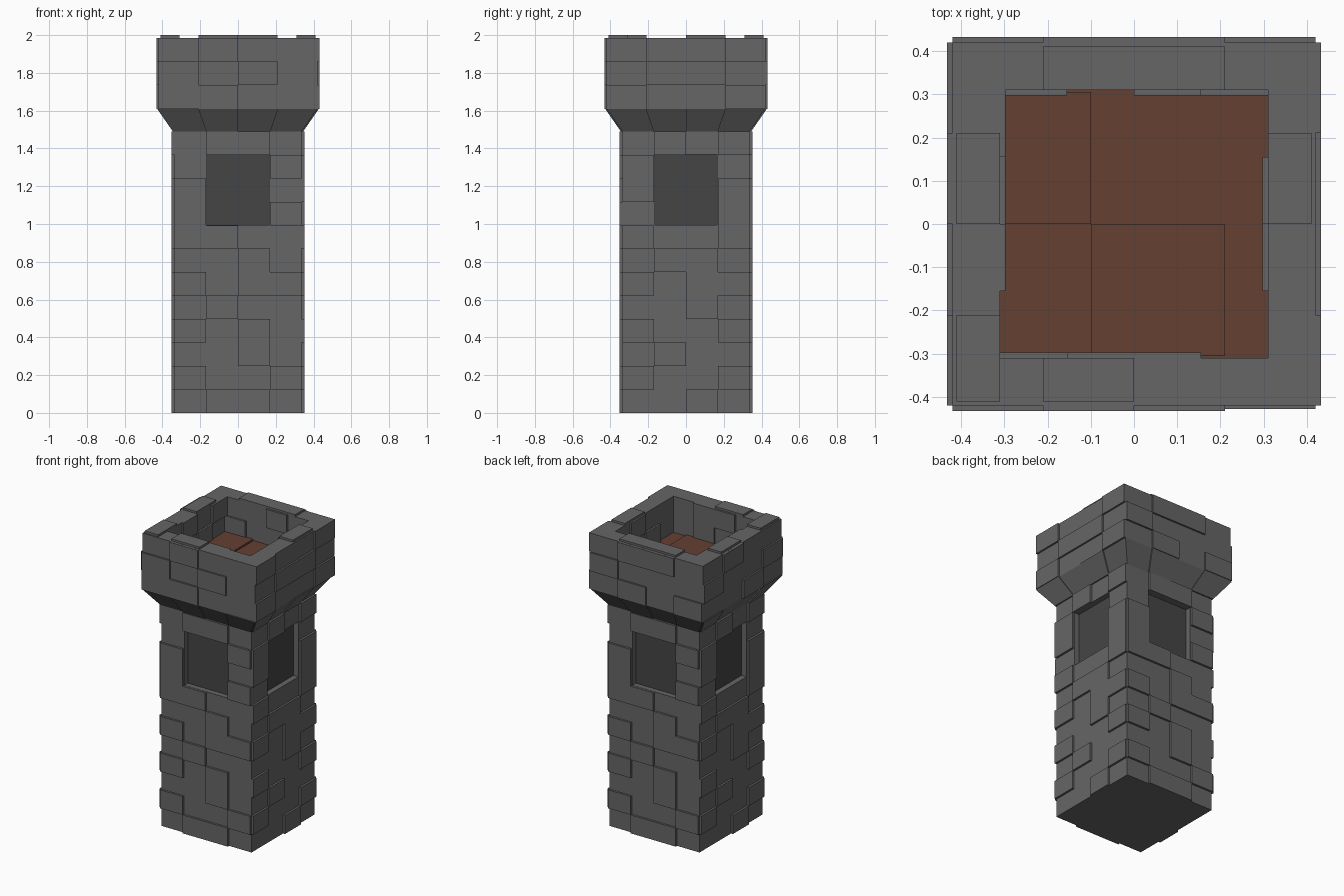
import bpy, bmesh, math
from mathutils import Matrix, Vector

if "Cube" in bpy.data.objects:
    bpy.data.objects.remove(bpy.data.objects["Cube"])


def material(name, rgb):
    m = bpy.data.materials.new(name)
    m.diffuse_color = (*rgb, 1)
    m.use_nodes = True
    m.node_tree.nodes["Principled BSDF"].inputs["Base Color"].default_value = m.diffuse_color
    return m


STONE = material("grey stone", (0.133, 0.133, 0.133))
DARK = material("dark window", (0.060, 0.060, 0.060))
WOOD = material("brown wood", (0.133, 0.051, 0.031))


def make_object(name, bm, mats):
    bmesh.ops.recalc_face_normals(bm, faces=bm.faces)
    mesh = bpy.data.meshes.new(name)
    bm.to_mesh(mesh)
    bm.free()
    for m in mats:
        mesh.materials.append(m)
    ob = bpy.data.objects.new(name, mesh)
    bpy.context.collection.objects.link(ob)
    return ob


def hexa(bm, bottom, top, turn=0):
    """Block between two quads, turned by quarter turns about z."""
    rot = Matrix.Rotation(turn * math.pi / 2, 3, 'Z')
    v = [bm.verts.new(rot @ Vector(p)) for p in bottom + top]
    for f in ((3, 2, 1, 0), (4, 5, 6, 7), (0, 1, 5, 4),
              (1, 2, 6, 5), (2, 3, 7, 6), (3, 0, 4, 7)):
        bm.faces.new([v[i] for i in f])


def panel(bm, side, c, z0, z1, h0, h1, near, far):
    """Brick in column c (of 4) on a wall of half width h0 (bottom) to h1 (top)."""
    def quad(h, z):
        u0, u1 = (c - 2) * h / 2, (c - 1) * h / 2
        return [(u0, -h - far, z), (u1, -h - far, z),
                (u1, -h - near, z), (u0, -h - near, z)]
    hexa(bm, quad(h0, z0), quad(h1, z1), side)


def box(bm, x0, x1, y0, y1, z0, z1):
    q = lambda z: [(x0, y0, z), (x1, y0, z), (x1, y1, z), (x0, y1, z)]
    hexa(bm, q(z0), q(z1))


SHAFT, TOP, INNER = 0.337, 0.42, 0.31
ROW = 1.49 / 12

# Tower core: stacked square loops, hollow at the top
loops = [(SHAFT, 0), (SHAFT, 0.995), (SHAFT, 1.367), (SHAFT, 1.49),
         (TOP, 1.61), (TOP, 1.986), (INNER, 1.986), (INNER, 1.73)]
bm = bmesh.new()
rings = []
for h, z in loops:
    ring = []
    for side in range(4):
        rot = Matrix.Rotation(side * math.pi / 2, 3, 'Z')
        for u in (-1, -0.49, 0.49):
            ring.append(bm.verts.new(rot @ Vector((u * h, -h, z))))
    rings.append(ring)
windows = []
for i in range(len(rings) - 1):
    a, b = rings[i], rings[i + 1]
    for j in range(12):
        k = (j + 1) % 12
        f = bm.faces.new((a[j], a[k], b[k], b[j]))
        if i == 1 and j % 3 == 1:
            windows.append(f)
bm.faces.new(rings[0][::-1])
bm.faces.new(rings[-1])
bmesh.ops.recalc_face_normals(bm, faces=bm.faces)
# Recessed dark windows
bmesh.ops.inset_individual(bm, faces=windows, thickness=0, depth=-0.037)
for f in windows:
    f.material_index = 1
make_object("tower_core", bm, [STONE, DARK])

# Raised shaft bricks, rows from the ground up
front = [".##.", "#..#", "..#.", "#.#.", ".#..", "#.##",
         "..#.", "##..", "#..#", "#...", "...#", ".##."]
right = ["..#.", "#..#", ".#..", "#..#", "..#.", "#.##",
         ".##.", "#..#", "...#", "#..#", "#...", ".#.#"]
bm = bmesh.new()
for side, rows in enumerate((front, right, front, right)):
    for r, row in enumerate(rows):
        for c, ch in enumerate(row):
            if ch == "#":
                panel(bm, side, c, r * ROW, (r + 1) * ROW, SHAFT, SHAFT, -0.003, 0.014)
make_object("shaft_bricks", bm, [STONE])

# Flared course under the parapet
bm = bmesh.new()
for side, row in enumerate((".#.#", "#.#.", ".#.#", "#..#")):
    for c, ch in enumerate(row):
        if ch == "#":
            panel(bm, side, c, 1.49, 1.61, SHAFT, TOP, -0.003, 0.008)
make_object("flared_bricks", bm, [STONE])

# Raised parapet bricks outside
outer = [["##..", "#.#.", ".#.."], ["#..#", ".##.", "#..#"],
         [".#.#", "#...", ".##."], ["..#.", "#..#", ".#.."]]
bm = bmesh.new()
for side, rows in enumerate(outer):
    for r, row in enumerate(rows):
        for c, ch in enumerate(row):
            if ch == "#":
                z = 1.61 + r * 0.1253
                panel(bm, side, c, z, z + 0.1253, TOP, TOP, -0.003, 0.012)
make_object("parapet_bricks", bm, [STONE])

# Raised parapet bricks inside
inner = [["#.#.", ".##."], [".#..", "..#."], ["#..#", ".#.."], [".#..", "#.#."]]
bm = bmesh.new()
for side, rows in enumerate(inner):
    for r, row in enumerate(rows):
        for c, ch in enumerate(row):
            if ch == "#":
                z = 1.735 + r * 0.1255
                panel(bm, side, c, z, z + 0.1255, INNER, INNER, -0.013, 0.003)
make_object("inner_bricks", bm, [STONE])

# Cap stones standing slightly proud of the rim
bm = bmesh.new()
a, b = INNER, TOP - 0.01
for x0, x1, y0, y1 in ((-0.21, 0, -b, -a), (a, b, 0, 0.21), (-0.21, 0.21, a, b),
                       (-b, -a, -0.41, -0.21), (-b, -a, 0, 0.21)):
    box(bm, x0, x1, y0, y1, 1.98, 2.0)
make_object("cap_stones", bm, [STONE])

# Wooden roof floor with uneven boards
bm = bmesh.new()
box(bm, -INNER, INNER, -INNER, INNER, 1.72, 1.742)
box(bm, -0.1, 0.21, -0.305, 0, 1.735, 1.754)
box(bm, -0.305, -0.1, 0, 0.305, 1.735, 1.754)
make_object("roof_floor", bm, [WOOD])
